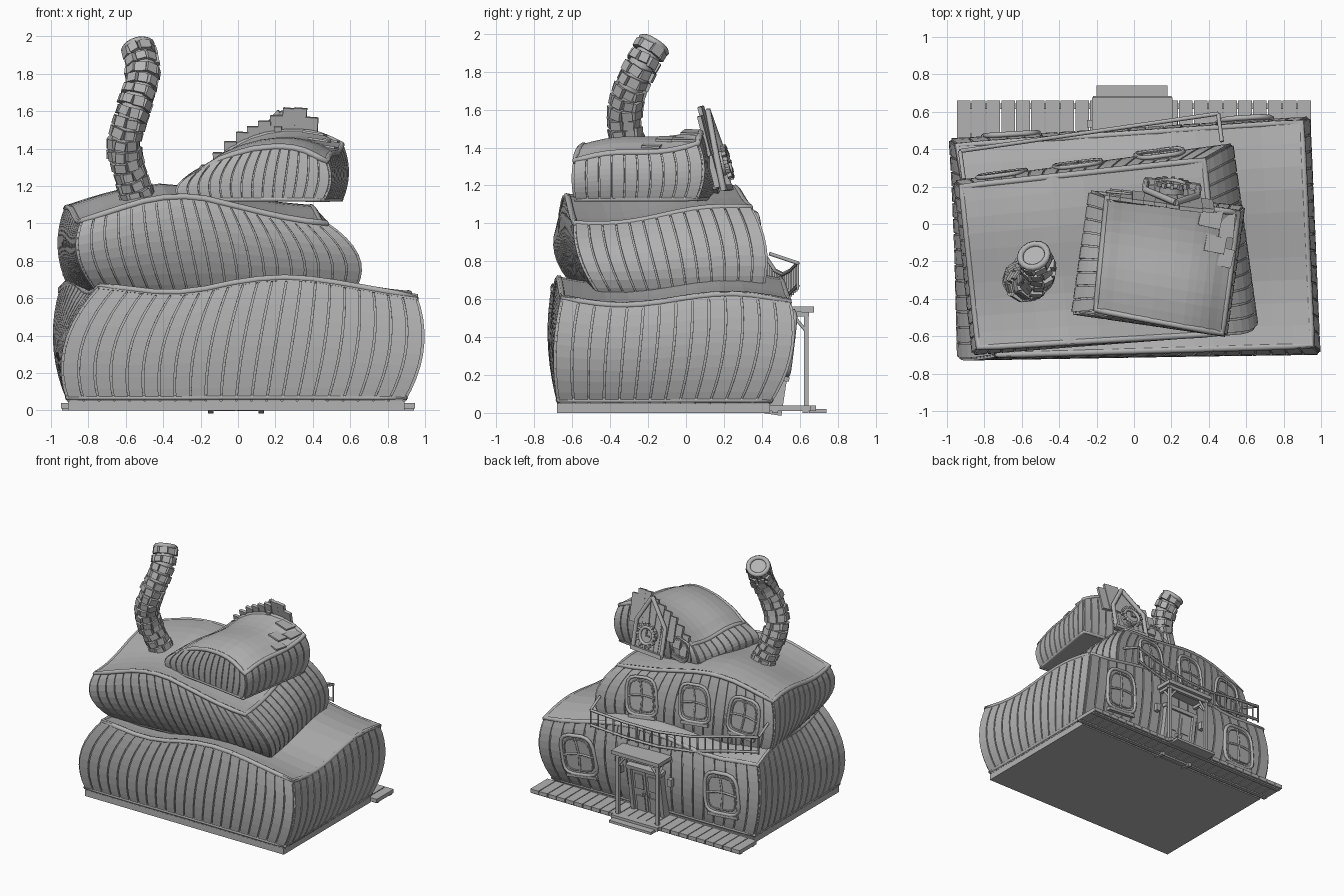
import bpy, bmesh, math, random
from mathutils import Vector, Matrix

random.seed(4)
if "Cube" in bpy.data.objects:
    bpy.data.objects.remove(bpy.data.objects["Cube"], do_unlink=True)

grey = bpy.data.materials.new("weathered_grey")
grey.use_nodes = True
grey.diffuse_color = (0.45, 0.45, 0.45, 1)
grey.node_tree.nodes["Principled BSDF"].inputs["Base Color"].default_value = (0.45, 0.45, 0.45, 1)


def add_mesh(name, me):
    ob = bpy.data.objects.new(name, me)
    bpy.context.collection.objects.link(ob)
    me.materials.clear()
    me.materials.append(grey)
    return ob


def finish(name, bm, thick=0.0, offset=1):
    me = bpy.data.meshes.new(name)
    bm.to_mesh(me)
    bm.free()
    ob = add_mesh(name, me)
    if thick:
        mod = ob.modifiers.new("thickness", 'SOLIDIFY')
        mod.thickness, mod.offset = thick, offset
    return ob


def add_box(bm, centre, size, frame=Matrix()):
    m = frame @ Matrix.Translation(centre) @ Matrix.Diagonal((*size, 1))
    bmesh.ops.create_cube(bm, size=1, matrix=m)


def boxes(name, items, frame=Matrix()):
    bm = bmesh.new()
    for centre, size in items:
        add_box(bm, centre, size, frame)
    return finish(name, bm)


def tubes(name, paths, radius, frame=Matrix(), cyclic=False, sides=1):
    cu = bpy.data.curves.new(name, 'CURVE')
    cu.dimensions = '3D'
    cu.bevel_depth, cu.bevel_resolution, cu.use_fill_caps = radius, sides, True
    for path in paths:
        sp = cu.splines.new('POLY')
        sp.points.add(len(path) - 1)
        for q, p in zip(sp.points, path):
            q.co = (*(frame @ Vector(p)), 1)
        sp.use_cyclic_u = cyclic
    tmp = bpy.data.objects.new(name + "_path", cu)
    me = bpy.data.meshes.new_from_object(tmp)
    bpy.data.objects.remove(tmp)
    return add_mesh(name, me)


def sample(vals, a):
    """Linear interpolation in a list of evenly spaced values."""
    a = min(max(a, 0), 1) * (len(vals) - 1)
    i = min(int(a), len(vals) - 2)
    return vals[i] + (vals[i + 1] - vals[i]) * (a - i)


class Storey:
    """Bulging four-sided block; corner quads at floor, mid height and eave."""

    def __init__(self, name, z0, quads, front, back, ripple, planks):
        self.name, self.z0, self.front, self.back, self.ripple = name, z0, front, back, ripple
        self.quads = [[Vector(c) for c in q] for q in quads]
        self.build(planks)

    def at(self, s, t, h):
        b, m, e = [q[0].lerp(q[1], s).lerp(q[3].lerp(q[2], s), t) for q in self.quads]
        xy = b * (2 * (h - .5) * (h - 1)) + m * (4 * h * (1 - h)) + e * (2 * h * (h - .5))
        top = sample(self.front, s) * (1 - t) + sample(self.back, s) * t
        top -= self.ripple * math.sin(2 * math.pi * t)
        return Vector((xy.x, xy.y, self.z0 + h * (top - self.z0)))

    def side(self, k, a, h):
        s, t = [(a, 0), (1, a), (1 - a, 1), (0, 1 - a)][k]
        return self.at(s, t, h)

    def frame(self, s, h, lift=0.0):
        """Local frame on the door-side wall: right, up, outward."""
        u = (self.at(s - .02, 1, h) - self.at(s + .02, 1, h)).normalized()
        v = (self.at(s, 1, h + .05) - self.at(s, 1, h - .05)).normalized()
        n = u.cross(v).normalized()
        m = Matrix((u, n.cross(u), n)).transposed().to_4x4()
        m.translation = self.at(s, 1, h) + n * lift
        return m

    def strip(self, bm, k, a0, a1, rows=9):
        cols = [[bm.verts.new(self.side(k, a, j / rows)) for j in range(rows + 1)] for a in (a0, a1)]
        for j in range(rows):
            bm.faces.new((cols[0][j], cols[1][j], cols[1][j + 1], cols[0][j + 1]))

    def build(self, planks):
        core, boards = bmesh.new(), bmesh.new()
        for k, n in enumerate(planks):
            for i in range(n):
                self.strip(core, k, i / n, (i + 1) / n)
                self.strip(boards, k, (i + .06) / n, (i + .94) / n)
        core.faces.new([core.verts.new(self.side(k, 0, 0)) for k in (3, 2, 1, 0)])
        bmesh.ops.remove_doubles(core, verts=core.verts, dist=1e-4)
        finish(self.name + "_core", core)
        finish(self.name + "_wall_planks", boards, .009)
        # Sagging roof sheet
        roof, nx, ny = bmesh.new(), 16, 10
        g = [[roof.verts.new(self.at(-.008 + 1.016 * i / nx, -.008 + 1.016 * j / ny, 1) + Vector((0, 0, .008)))
              for j in range(ny + 1)] for i in range(nx + 1)]
        for i in range(nx):
            for j in range(ny):
                roof.faces.new((g[i][j], g[i + 1][j], g[i + 1][j + 1], g[i][j + 1]))
        finish(self.name + "_roof", roof, .03, -1)
        # Eave and floor trims
        for part, h, r in (("eave_trim", .995, .018), ("floor_trim", .03, .014)):
            tubes(self.name + "_" + part, [[self.side(k, i / 12, h) for k in range(4) for i in range(12)]], r, cyclic=True)


ground = Storey("ground_storey", .05,
                [[(-.905, -.67), (.885, -.67), (.885, .44), (-.905, .42)],
                 [(-.92, -.72), (.985, -.69), (.935, .555), (-.98, .45)],
                 [(-.73, -.70), (.95, -.65), (.895, .545), (-.945, .42)]],
                [.67, .65, .63, .64, .68, .705, .715, .70, .67, .64, .61],
                [.65, .64, .62, .64, .68, .70, .71, .69, .65, .61, .59], .035, (22, 14, 20, 14))
middle = Storey("middle_storey", .62,
                [[(-.73, -.53), (.60, -.45), (.48, .39), (-.88, .20)],
                 [(-.85, -.68), (.645, -.555), (.515, .42), (-.955, .225)],
                 [(-.83, -.66), (.47, -.585), (.37, .34), (-.92, .20)]],
                [1.015, 1.07, 1.12, 1.15, 1.135, 1.095, 1.055, 1.02, 1.0],
                [1.08, 1.135, 1.175, 1.195, 1.18, 1.15, 1.12, 1.1, 1.085], .02, (20, 13, 18, 12))
attic = Storey("attic_storey", 1.12,
               [[(-.29, -.47), (.45, -.58), (.55, .05), (-.2, .14)],
                [(-.32, -.475), (.49, -.595), (.585, .09), (-.23, .17)],
                [(-.2, -.46), (.47, -.585), (.555, .06), (-.14, .14)]],
               [1.275, 1.34, 1.375, 1.40, 1.41, 1.41, 1.385, 1.33],
               [1.31, 1.39, 1.445, 1.475, 1.49, 1.49, 1.47, 1.42], -.015, (14, 10, 12, 9))


def window(name, storey, s, h, w, ht):
    """Rounded, slightly crooked window with frame, pane, bars and sill."""
    m = storey.frame(s, h)
    ring = []
    for i in range(16):
        a = 2 * math.pi * (i + .5) / 16
        c, d = math.cos(a), math.sin(a)
        ring.append(Vector((math.copysign(abs(c) ** .5, c) * w / 2 * (1 - .1 * d),
                            math.copysign(abs(d) ** .5, d) * ht / 2, .01)))
    bm = bmesh.new()
    face = bm.faces.new([bm.verts.new(m @ p) for p in ring])
    ext = bmesh.ops.extrude_face_region(bm, geom=[face])
    back = m.to_3x3() @ Vector((0, 0, -.05))
    bmesh.ops.translate(bm, verts=[v for v in ext["geom"] if isinstance(v, bmesh.types.BMVert)], vec=back)
    bmesh.ops.recalc_face_normals(bm, faces=bm.faces)
    finish(name + "_pane", bm)
    tubes(name + "_frame", [ring], w * .05, m, cyclic=True)
    inner = [[p * .8 + Vector((0, 0, .004)) for p in ring]]
    tubes(name + "_inner_frame", inner, w * .02, m, cyclic=True)
    bars = [[(math.sin(i * .5) * w * .06 - w * .04, ht * (i / 6 - .5) * .9, .011) for i in range(7)],
            [(w * (i / 6 - .5) * .9, math.sin(i * .5) * ht * .06 - ht * .03, .011) for i in range(7)]]
    tubes(name + "_bars", bars, w * .03, m)
    boxes(name + "_sill", [((0, -ht * .54, 0), (w * .9, .025, .04))], m)


for i, s in enumerate((.17, .82)):
    window(f"ground_window_{i + 1}", ground, s, .54, .29, .33)
for i, s in enumerate((.17, .45, .75)):
    window(f"middle_window_{i + 1}", middle, s, .57, .25, .30)
window("attic_window", attic, .2, .5, .15, .17)

# Foundation, boardwalk and steps
boxes("foundation", [((-.01, -.12, .025), (1.80, 1.12, .05))])
boxes("boardwalk", [((-.95 + (i + .5) * 1.9 / 24, .55, .025), (.073, .22, .03)) for i in range(24)])
boxes("boardwalk_joists", [((0, y, .008), (1.88, .03, .016)) for y in (.47, .63)])
boxes("entry_steps", [((-.01, .695, .01), (.38, .09, .02)), ((-.01, .66, .025), (.42, .05, .03))])

# Double door, leaning with the wall
lean = Matrix.Rotation(-.15, 4, 'X')
boxes("door_leaves", [((x, .43, .27), (.115, .10, .40)) for x in (-.07, .05)], lean)
boxes("door_panels", [((x, .483, z), (.075, .01, .13)) for x in (-.07, .05) for z in (.18, .37)], lean)
boxes("door_frame", [((x, .44, .27), (.03, .12, .42)) for x in (-.145, .125)]
      + [((-.01, .44, .485), (.32, .12, .03))], lean)
boxes("door_handles", [((x, .49, .27), (.012, .03, .03)) for x in (-.03, .01)], lean)

# Porch canopy on posts with braces
boxes("porch_posts", [((x, .635, .28), (.025, .025, .50)) for x in (-.19, .17)])
boxes("porch_beams", [((-.01, .635, .52), (.40, .025, .03))] + [((x, .57, .52), (.025, .16, .025)) for x in (-.19, .17)])
boxes("porch_roof", [((-.01, .585, .552), (.43, .17, .03))], Matrix.Rotation(-.01, 4, 'X'))
tubes("porch_braces", [[(x, .635, .43), (x + d, .635, .52)] for x, d in ((-.19, .07), (.17, -.07))]
      + [[(x, .635, .43), (x, .56, .52)] for x in (-.19, .17)], .01)
boxes("porch_lanterns", [((x, .535, .36), (.035, .04, .06)) for x in (-.235, .215)])

# Balcony railing
tops = [.79, .75, .73, .75, .81, .86]


def rail(a, drop):
    return Vector((.45 - 1.38 * a, .59 - .20 * a, sample(tops, a) - drop))


tubes("balcony_rails", [[rail(i / 20, d) for i in range(21)] for d in (0, .12)]
      + [[rail(a, 0), rail(a, 0) + Vector((.02, -.15, .05))] for a in (0, 1)], .011)
tubes("balcony_bars", [[rail(i / 22, 0), rail(i / 22, .14)] for i in range(23)], .007)

# Stepped false front leaning back over the attic
bm = bmesh.new()
for i, z in enumerate((1.38, 1.44, 1.49, 1.52, 1.55, 1.58, 1.62, 1.62, 1.57)):
    p = attic.at(.06 + i * .088, 1, 1)
    turn = Matrix.Rotation(-.13, 4, 'Z') @ Matrix.Rotation(.24, 4, 'X') @ Matrix.Rotation(random.uniform(-.02, .1), 4, 'Y')
    low = p.z - .13
    add_box(bm, (0, 0, 0), (.068, .022, z - low), Matrix.Translation((p.x, p.y + .02, (z + low) / 2)) @ turn)
finish("false_front_planks", bm)
front = (Matrix.Translation((.2, .17, 1.31)) @ Matrix.Rotation(math.pi - .114, 4, 'Z')
         @ Matrix.Rotation(math.pi / 2 - .25, 4, 'X'))
tubes("gable_beams", [[(-.03, .29, .02), (x, .09, .02), (x, -.14, .01)] for x in (-.14, .14)], .018, front)
boxes("gable_boards", [((-.11 + i * .044, .05 - abs(i - 2) * .03, -.02), (.041, .34 - abs(i - 2) * .06, .03))
                       for i in range(6)], front)
boxes("gable_crossbeam", [((0, -.13, .015), (.30, .03, .03))], front)

# Round toothed clock
ring = [(math.cos(i * math.pi / 12) * .065, math.sin(i * math.pi / 12) * .065, .05) for i in range(24)]
tubes("clock_rim", [ring], .013, front, cyclic=True)
bm = bmesh.new()
bmesh.ops.create_cone(bm, cap_ends=True, segments=24, radius1=.065, radius2=.065, depth=.06,
                      matrix=front @ Matrix.Translation((0, 0, .015)))
for i in range(12):
    add_box(bm, (.083, 0, .05), (.025, .02, .025), front @ Matrix.Rotation(i * math.pi / 6, 4, 'Z'))
add_box(bm, (0, .02, .055), (.01, .05, .01), front)
add_box(bm, (.015, 0, .055), (.04, .01, .01), front)
finish("clock_face", bm)

# Loose patch boards on the attic roof
bm = bmesh.new()
for s, t, w, d in ((.80, .93, .12, .10), (.93, .90, .08, .15), (.86, .72, .11, .09), (.95, .62, .08, .10)):
    m = Matrix.Translation(attic.at(s, t, 1) + Vector((0, 0, .015)))
    add_box(bm, (0, 0, 0), (w, d, .012), m @ Matrix.Rotation(.16, 4, 'Y') @ Matrix.Rotation(random.uniform(-.3, .1), 4, 'Z'))
finish("roof_patch_boards", bm)

# Crooked brick chimney
xs = [-.53, -.565, -.60, -.61, -.585, -.55, -.515, -.505, -.535]
ys = [-.23, -.255, -.28, -.31, -.325, -.32, -.285, -.235, -.17]


def spine(a):
    return Vector((sample(xs, a), sample(ys, a), 1.13 + .81 * a))


tubes("chimney_flue", [[spine(i / 24) for i in range(25)]], .07, sides=4)
bm, rows, around = bmesh.new(), 15, 8
for r in range(rows):
    a = (r + .5) / rows
    m = (spine(a + .04) - spine(a - .04)).to_track_quat('Z', 'Y').to_matrix().to_4x4()
    m.translation = spine(a)
    for i in range(around):
        turn = Matrix.Rotation(2 * math.pi * (i + .5 * (r % 2)) / around, 4, 'Z')
        size = (.035, random.uniform(.048, .064), random.uniform(.044, .054))
        tilt = Matrix.Rotation(random.uniform(-.15, .15), 4, 'X')
        add_box(bm, (.07 + random.uniform(-.008, .008), 0, 0), size, m @ turn @ tilt)
finish("chimney_bricks", bm)
end = (spine(1) - spine(.93)).normalized()
m = end.to_track_quat('Z', 'Y').to_matrix().to_4x4()
m.translation = spine(1)
ring = [(math.cos(i * math.pi / 8) * .075, math.sin(i * math.pi / 8) * .075, 0) for i in range(16)]
tubes("chimney_rim", [ring], .018, m, cyclic=True)
